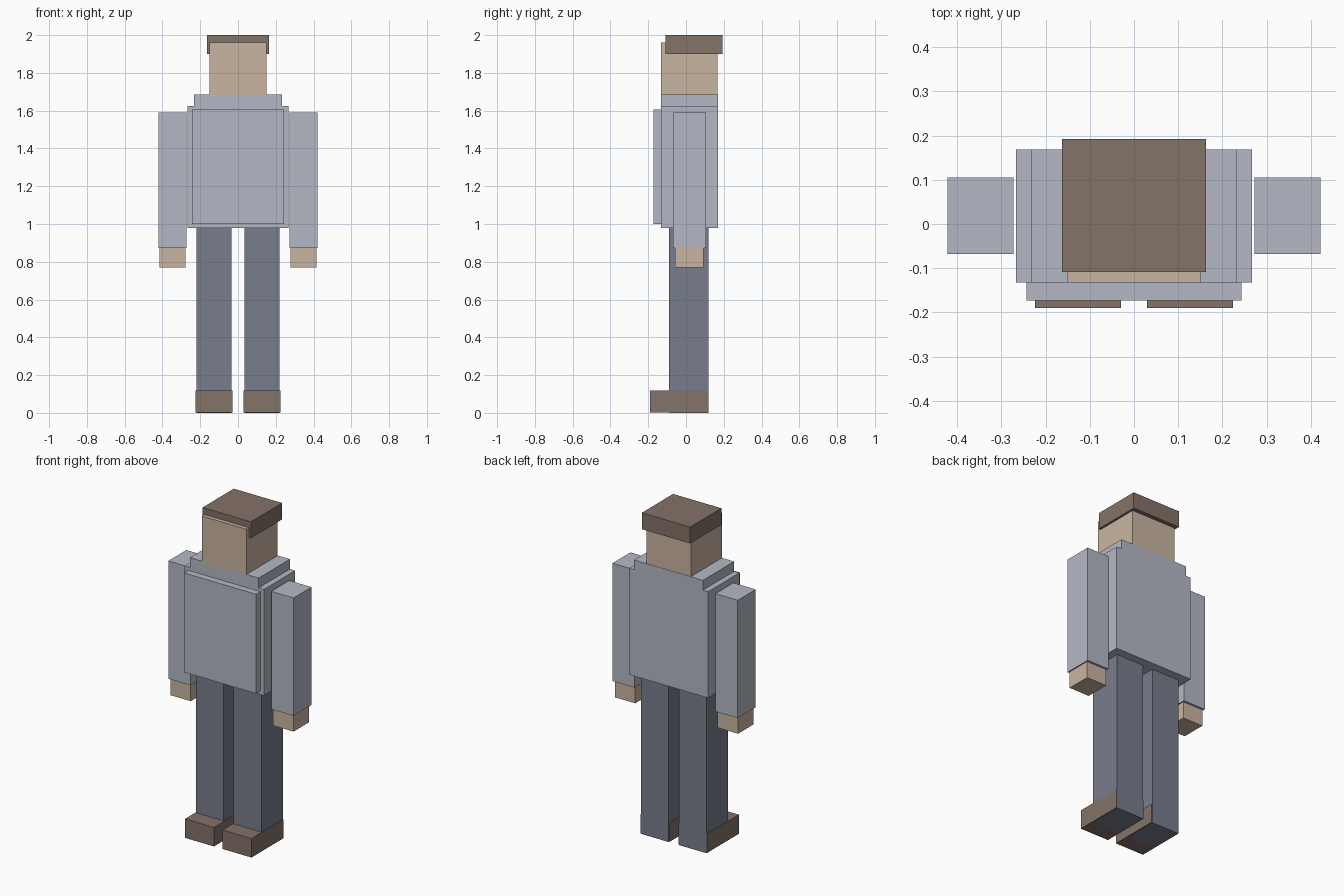
import bpy
import bmesh
from mathutils import Vector

cube = bpy.data.objects.get("Cube")
if cube:
    bpy.data.objects.remove(cube, do_unlink=True)


def linear(c):
    c /= 255
    return c / 12.92 if c <= 0.04045 else ((c + 0.055) / 1.055) ** 2.4


def material(name, *rgb):
    mat = bpy.data.materials.new(name)
    mat.use_nodes = True
    color = (*[linear(c) for c in rgb], 1)
    mat.diffuse_color = color
    bsdf = mat.node_tree.nodes["Principled BSDF"]
    bsdf.inputs["Base Color"].default_value = color
    bsdf.inputs["Roughness"].default_value = 0.9
    return mat


brown = material("brown", 132, 115, 104)
skin = material("skin", 201, 181, 160)
shirt = material("pale grey blue", 181, 185, 197)
denim = material("slate blue", 121, 125, 140)


def box(name, mat, x, y, z):
    """Box spanning the given (min, max) range on each axis."""
    low, high = (Vector(p) for p in zip(x, y, z))
    mesh = bpy.data.meshes.new(name)
    bm = bmesh.new()
    bmesh.ops.create_cube(bm, size=1)
    bmesh.ops.scale(bm, vec=high - low, verts=bm.verts)
    bm.to_mesh(mesh)
    bm.free()
    mesh.materials.append(mat)
    obj = bpy.data.objects.new(name, mesh)
    obj.location = (low + high) / 2
    bpy.context.collection.objects.link(obj)


def centred(name, mat, half, y, z):
    box(name, mat, (-half, half), y, z)


def pair(name, mat, x, y, z):
    box("left_" + name, mat, x, y, z)
    box("right_" + name, mat, (-x[1], -x[0]), y, z)


# Head and hair
centred("hair", brown, 0.163, (-0.108, 0.192), (1.9, 2.0))
centred("head", skin, 0.15, (-0.132, 0.167), (1.68, 1.96))

# Upper body: stepped shoulders and raised front panel
centred("shoulders", shirt, 0.232, (-0.132, 0.169), (1.625, 1.685))
centred("torso", shirt, 0.267, (-0.132, 0.169), (0.978, 1.625))
centred("chest_panel", shirt, 0.243, (-0.173, -0.13), (1.0, 1.605))

# Arms
pair("sleeve", shirt, (0.272, 0.422), (-0.068, 0.105), (0.872, 1.59))
pair("hand", skin, (0.278, 0.415), (-0.058, 0.092), (0.77, 0.88))

# Legs reach the ground behind and through the open-backed shoes
pair("leg", denim, (0.034, 0.22), (-0.09, 0.118), (0.0, 0.985))
pair("shoe", brown, (0.029, 0.224), (-0.19, 0.116), (0.002, 0.118))
